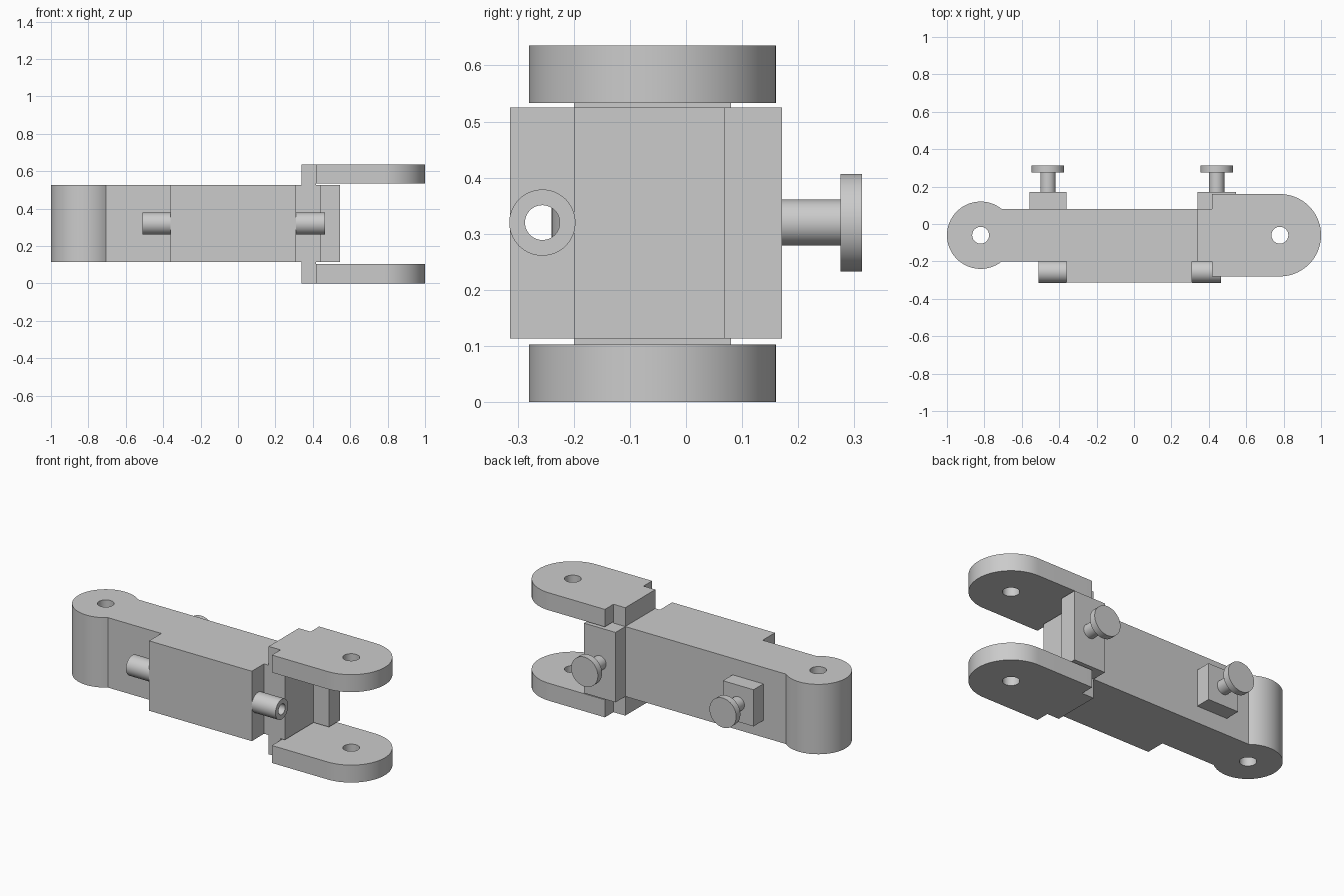
import bpy, bmesh
from math import radians, sin, cos, pi, asin
from mathutils import Matrix, Vector

cube = bpy.data.objects.get("Cube")
if cube:
    bpy.data.objects.remove(cube, do_unlink=True)

grey = bpy.data.materials.new("light grey")
grey.use_nodes = True
COLOUR = (0.6, 0.6, 0.6, 1)
grey.diffuse_color = COLOUR
grey.node_tree.nodes["Principled BSDF"].inputs["Base Color"].default_value = COLOUR

MID_Z = 0.32           # height of the pins and tubes
LOW, HIGH = 0.113, 0.525  # arm bottom and top
AXIS_Y = -0.06         # centre line of the arm


def finish(name, bm):
    bmesh.ops.recalc_face_normals(bm, faces=bm.faces)
    mesh = bpy.data.meshes.new(name)
    bm.to_mesh(mesh)
    bm.free()
    mesh.materials.append(grey)
    obj = bpy.data.objects.new(name, mesh)
    bpy.context.collection.objects.link(obj)
    return obj


def extrude(name, outline, z0, z1):
    bm = bmesh.new()
    face = bm.faces.new([bm.verts.new((x, y, z0)) for x, y in outline])
    top = bmesh.ops.extrude_face_region(bm, geom=[face])["geom"]
    verts = [v for v in top if isinstance(v, bmesh.types.BMVert)]
    bmesh.ops.translate(bm, verts=verts, vec=(0, 0, z1 - z0))
    return finish(name, bm)


def box(name, x0, x1, y0, y1, z0, z1):
    return extrude(name, [(x0, y0), (x1, y0), (x1, y1), (x0, y1)], z0, z1)


def cylinder(name, start, end, radius):
    a, b = Vector(start), Vector(end)
    turn = (b - a).to_track_quat('Z', 'Y').to_matrix().to_4x4()
    bm = bmesh.new()
    bmesh.ops.create_cone(bm, cap_ends=True, segments=64, radius1=radius, radius2=radius,
                          depth=(b - a).length, matrix=Matrix.Translation((a + b) / 2) @ turn)
    return finish(name, bm)


def arc(cx, cy, r, start, end, steps=48):
    angles = [start + (end - start) * i / steps for i in range(steps + 1)]
    return [(cx + r * cos(t), cy + r * sin(t)) for t in angles]


def drill(obj, start, end, radius):
    cutter = cylinder("cutter", start, end, radius)
    cutter.hide_render = True
    mod = obj.modifiers.new("hole", 'BOOLEAN')
    mod.operation, mod.solver, mod.object = 'DIFFERENCE', 'EXACT', cutter
    bpy.context.view_layer.update()
    mesh = bpy.data.meshes.new_from_object(obj.evaluated_get(bpy.context.evaluated_depsgraph_get()))
    obj.modifiers.clear()
    obj.data = mesh
    bpy.data.objects.remove(cutter, do_unlink=True)


parts = []

# Arm: round eye, bar, front block and rear end lug share one outline
meet = asin(0.14 / 0.18)
outline = arc(-0.82, AXIS_Y, 0.18, meet, 2 * pi - meet) + [
    (-0.36, -0.2), (-0.36, -0.314), (0.31, -0.314), (0.31, -0.2), (0.445, -0.2),
    (0.445, 0.068), (0.545, 0.068), (0.545, 0.171), (0.34, 0.171), (0.34, 0.08)]
arm = extrude("arm", outline, LOW, HIGH)
drill(arm, (-0.82, AXIS_Y, 0), (-0.82, AXIS_Y, 1), 0.045)
bore = ((-0.6, -0.256, MID_Z), (0.6, -0.256, MID_Z), 0.031)
drill(arm, *bore)
parts.append(arm)

# Tubes at both ends of the front block
for name, x0, x1 in (("right_tube", -0.51, -0.36), ("left_tube", 0.31, 0.465)):
    tube = cylinder(name, (x0, -0.256, MID_Z), (x1, -0.256, MID_Z), 0.059)
    drill(tube, *bore)
    parts.append(tube)

# Fork: two rounded plates, each joined to the arm by a thin spacer
fork = [(0.34, -0.2), (0.417, -0.2), (0.417, -0.28)]
fork += arc(0.78, AXIS_Y, 0.22, -pi / 2, pi / 2)
fork += [(0.417, 0.16), (0.417, 0.08), (0.34, 0.08)]
for side, z0, z1 in (("lower", 0, 0.103), ("upper", 0.533, 0.636)):
    plate = extrude(side + "_fork_plate", fork, z0, z1)
    drill(plate, (0.78, AXIS_Y, -1), (0.78, AXIS_Y, 2), 0.045)
    parts.append(plate)
parts.append(box("lower_spacer", 0.34, 0.417, -0.2, 0.08, 0.103, LOW))
parts.append(box("upper_spacer", 0.34, 0.417, -0.2, 0.08, HIGH, 0.533))

# Small rear lug
parts.append(box("right_rear_lug", -0.56, -0.36, 0.08, 0.171, 0.212, 0.428))

# Headed pins on the rear lugs
for side, x in (("right", -0.46), ("left", 0.442)):
    parts.append(cylinder(side + "_pin", (x, 0.171, MID_Z), (x, 0.275, MID_Z), 0.041))
    parts.append(cylinder(side + "_pin_head", (x, 0.275, MID_Z), (x, 0.314, MID_Z), 0.087))

# Smooth the round walls and keep the edges sharp
bpy.ops.object.select_all(action='DESELECT')
for obj in parts:
    obj.select_set(True)
bpy.context.view_layer.objects.active = arm
bpy.ops.object.shade_smooth_by_angle(angle=radians(30))
